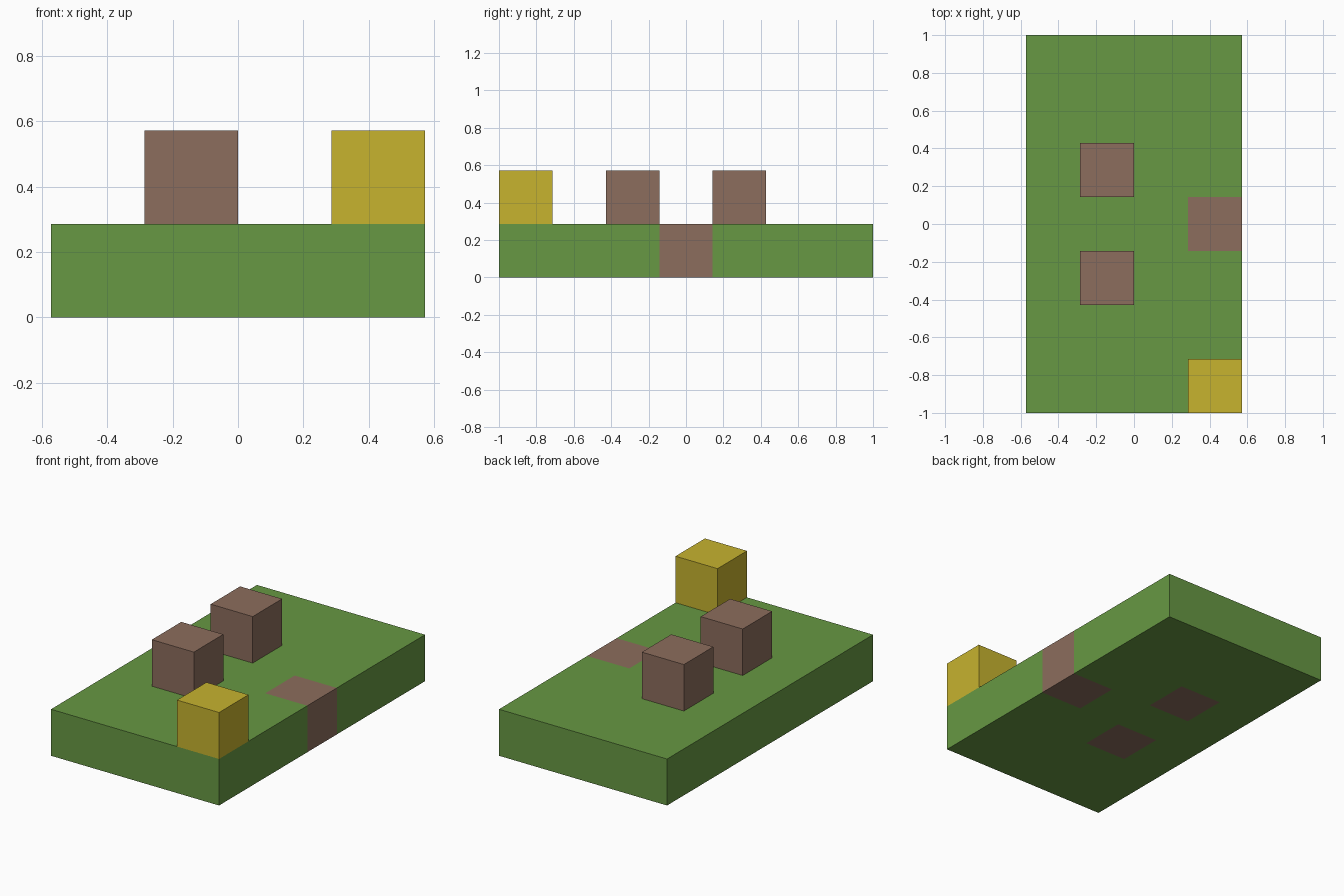
import bpy
import bmesh
from mathutils import Matrix, Vector

default = bpy.data.objects.get("Cube")
if default:
    bpy.data.objects.remove(default, do_unlink=True)

U = 2 / 7            # side of one block
COLS, ROWS = 4, 7    # blocks across and along the slab


def material(name, rgb):
    mat = bpy.data.materials.new(name)
    mat.use_nodes = True
    mat.diffuse_color = (*rgb, 1)
    mat.node_tree.nodes["Principled BSDF"].inputs["Base Color"].default_value = (*rgb, 1)
    return mat


green = material("grass green", (0.136, 0.314, 0.056))
brown = material("earth brown", (0.262, 0.153, 0.109))
yellow = material("mustard yellow", (0.571, 0.451, 0.028))


def cell_centre(col, row, level):
    return Vector((col - (COLS - 1) / 2, row - (ROWS - 1) / 2, level + 0.5)) * U


def finish(bm, name, mats):
    mesh = bpy.data.meshes.new(name)
    bm.to_mesh(mesh)
    bm.free()
    for mat in mats:
        mesh.materials.append(mat)
    obj = bpy.data.objects.new(name, mesh)
    bpy.context.collection.objects.link(obj)
    return obj


def block(name, col, row, mat):
    """Cube standing on the slab, open where it meets it."""
    bm = bmesh.new()
    bmesh.ops.create_cube(bm, size=U, matrix=Matrix.Translation(cell_centre(col, row, 1)))
    under = [f for f in bm.faces if f.normal.z < -0.9]
    bmesh.ops.delete(bm, geom=under, context='FACES_ONLY')
    return finish(bm, name, [mat])


# Slab, cut along the block lines, with brown cells running through it
brown_cells = [(1, 2), (1, 4), (3, 3)]
bm = bmesh.new()
bmesh.ops.create_cube(bm, size=U, matrix=Matrix.Translation((0, 0, U / 2))
                      @ Matrix.Diagonal((COLS, ROWS, 1, 1)))
for axis, count in ((Vector((1, 0, 0)), COLS), (Vector((0, 1, 0)), ROWS)):
    for i in range(1, count):
        bmesh.ops.bisect_plane(bm, geom=bm.verts[:] + bm.edges[:] + bm.faces[:],
                               plane_co=axis * (i - count / 2) * U, plane_no=axis)
bm.normal_update()
for face in bm.faces:
    inside = face.calc_center_median() - face.normal * U / 2
    if any((inside - cell_centre(c, r, 0)).length < U / 4 for c, r in brown_cells):
        face.material_index = 1
finish(bm, "slab", [green, brown])

# Blocks on top
block("front_brown_block", 1, 2, brown)
block("back_brown_block", 1, 4, brown)
block("yellow_corner_block", 3, 0, yellow)
